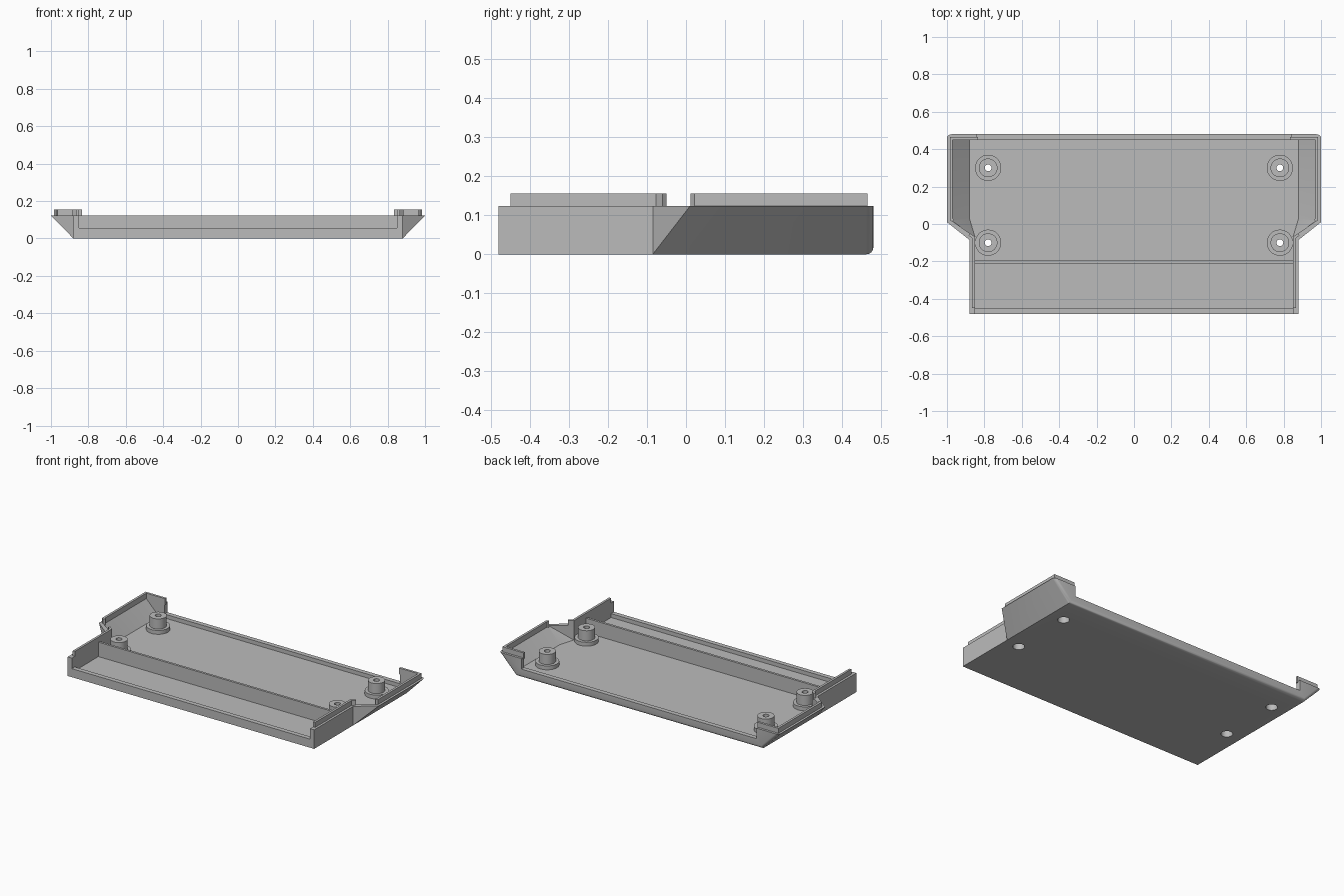
import bpy, bmesh, math
from mathutils import Matrix

if "Cube" in bpy.data.objects:
    bpy.data.objects.remove(bpy.data.objects["Cube"], do_unlink=True)

grey = bpy.data.materials.new("plain grey")
grey.use_nodes = True
COLOUR = (0.5, 0.5, 0.5, 1)
grey.diffuse_color = COLOUR
grey.node_tree.nodes["Principled BSDF"].inputs["Base Color"].default_value = COLOUR

WALL_TOP, LIP_TOP, FLOOR, LOW = 0.123, 0.155, 0.03, 0.055


def finish(bm, name):
    bmesh.ops.recalc_face_normals(bm, faces=bm.faces)
    mesh = bpy.data.meshes.new(name)
    bm.to_mesh(mesh)
    bm.free()
    mesh.materials.append(grey)
    obj = bpy.data.objects.new(name, mesh)
    bpy.context.collection.objects.link(obj)
    return obj


def loft(lower, upper, z0, z1):
    """Solid between two outlines with matching points."""
    bm = bmesh.new()
    a = [bm.verts.new((x, y, z0)) for x, y in lower]
    b = [bm.verts.new((x, y, z1)) for x, y in upper]
    bm.faces.new(a[::-1])
    bm.faces.new(b)
    for i in range(len(a)):
        j = (i + 1) % len(a)
        bm.faces.new((a[i], a[j], b[j], b[i]))
    bmesh.ops.remove_doubles(bm, verts=bm.verts, dist=1e-5)
    bmesh.ops.connect_verts_nonplanar(bm, angle_limit=0.01, faces=bm.faces)
    return bm


def both_sides(half):
    return half + [(-x, y) for x, y in reversed(half)]


def box(name, x, y0, y1, z0, z1):
    outline = both_sides([(x, y0), (x, y1)])
    return finish(loft(outline, outline, z0, z1), name)


def select_only(obj):
    bpy.ops.object.select_all(action='DESELECT')
    obj.select_set(True)
    bpy.context.view_layer.objects.active = obj


def cut(target, cutter):
    cutter.hide_render = True
    mod = target.modifiers.new("cut", 'BOOLEAN')
    mod.operation, mod.solver, mod.object = 'DIFFERENCE', 'EXACT', cutter
    select_only(target)
    bpy.ops.object.modifier_apply(modifier=mod.name)
    bpy.data.objects.remove(cutter, do_unlink=True)


# Outer shell: straight at the front, flaring outwards at the rear sides
bottom = both_sides([(0.88, -0.48), (0.88, -0.085), (0.88, -0.085), (0.88, 0.48)])
top = both_sides([(0.88, -0.48), (0.88, -0.085), (1.0, 0.01), (1.0, 0.48)])
bm = loft(bottom, top, 0, WALL_TOP)
rear = [e for e in bm.edges
        if all(v.co.y > 0.47 for v in e.verts) and any(v.co.z < 0.01 for v in e.verts)]
bmesh.ops.bevel(bm, geom=rear, offset=0.018, segments=4, profile=0.5, affect='EDGES')
tray = finish(bm, "tray")

# Hollow interior with sloping flared sides
inner_low = both_sides([(0.85, -0.45), (0.85, -0.07), (0.88, 0.03), (0.88, 0.45)])
inner_high = both_sides([(0.85, -0.45), (0.85, -0.07), (0.978, 0.02), (0.978, 0.45)])
cut(tray, finish(loft(inner_low, inner_high, FLOOR, 0.128), "cavity_cutter"))

# Wide openings in the front and rear walls
cut(tray, box("front_opening_cutter", 0.85, -0.6, -0.44, LOW, 0.3))
cut(tray, box("rear_opening_cutter", 0.84, 0.44, 0.6, LOW, 0.3))

# Screw recesses through the floor
BOSSES = [(sx * 0.78, y) for sx in (1, -1) for y in (0.30, -0.10)]
for x, y in BOSSES:
    bm = bmesh.new()
    bmesh.ops.create_cone(bm, cap_ends=True, segments=32, radius1=0.034, radius2=0.034,
                          depth=0.1, matrix=Matrix.Translation((x, y, 0)))
    cut(tray, finish(bm, "recess_cutter"))
select_only(tray)
bpy.ops.object.shade_smooth_by_angle(angle=math.radians(30))

# Cross rib
box("cross_rib", 0.852, -0.21, -0.195, 0.02, WALL_TOP)

# Stepped screw bosses, turned from one profile
PROFILE = [(0.034, 0.02), (0.034, 0.04), (0.018, 0.04), (0.018, 0.12),
           (0.05, 0.12), (0.05, LOW), (0.07, LOW), (0.07, 0.02)]
for x, y in BOSSES:
    bm = bmesh.new()
    ring = [bm.verts.new((r, 0, z)) for r, z in PROFILE]
    edges = [bm.edges.new((ring[i - 1], ring[i])) for i in range(len(ring))]
    bmesh.ops.spin(bm, geom=ring + edges, cent=(0, 0, 0), axis=(0, 0, 1),
                   angle=math.tau, steps=32)
    bmesh.ops.remove_doubles(bm, verts=bm.verts, dist=1e-5)
    boss = finish(bm, "screw_boss")
    boss.location = (x, y, 0)
    select_only(boss)
    bpy.ops.object.shade_smooth_by_angle(angle=math.radians(30))

# Thin raised lips along the inside of the wall tops, mirrored left and right
LIPS = {
    "front_lip": [(0.865, -0.45), (0.865, -0.077), (0.885, -0.06), (0.876, -0.05),
                  (0.85, -0.07), (0.85, -0.45)],
    "rear_lip": [(0.972, 0.012), (0.985, 0.022), (0.985, 0.465), (0.835, 0.465),
                 (0.835, 0.45), (0.97, 0.45), (0.97, 0.03), (0.962, 0.022)],
}
for name, outline in LIPS.items():
    lip = finish(loft(outline, outline, 0.115, LIP_TOP), name)
    lip.modifiers.new("mirror", 'MIRROR')
